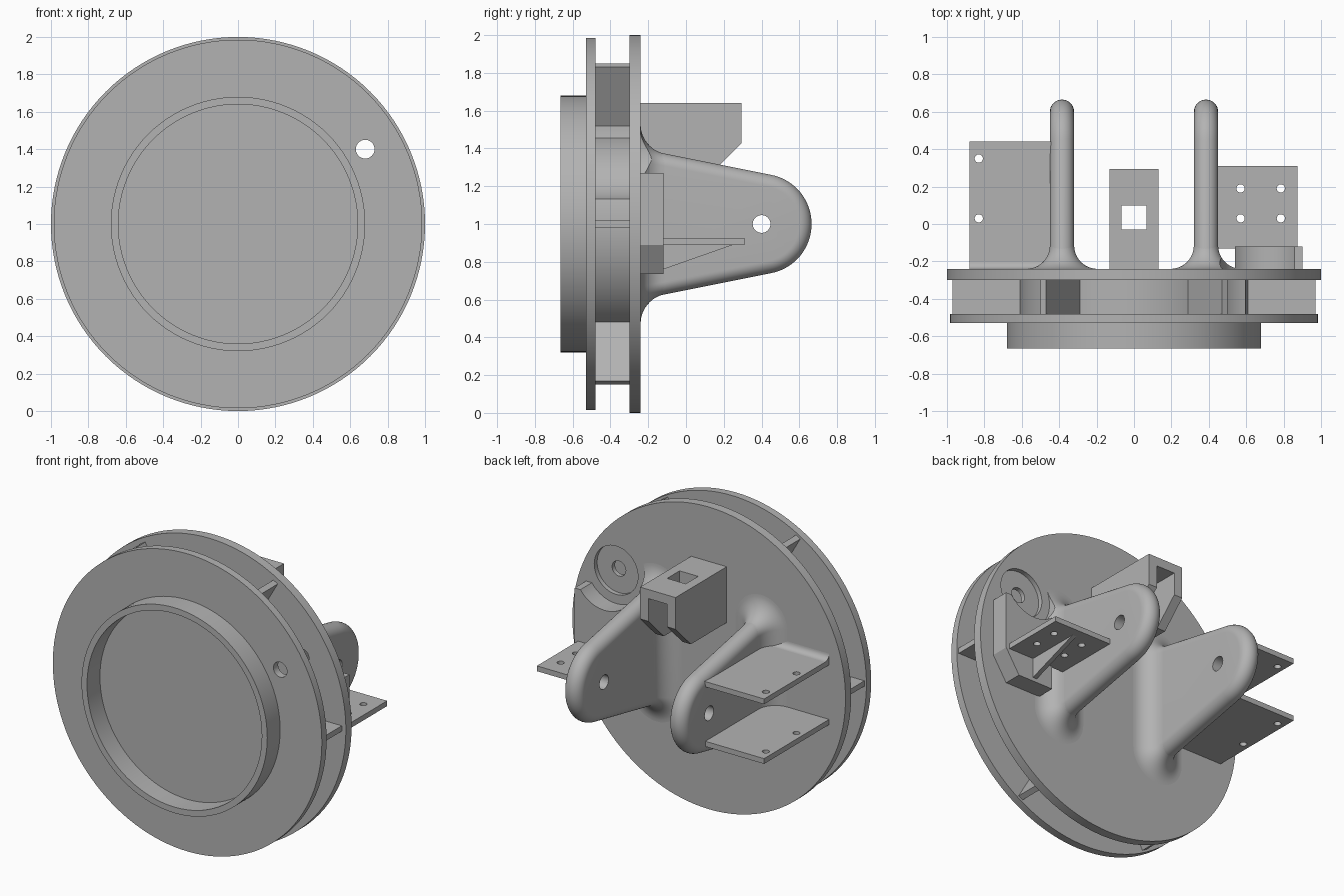
import bpy, bmesh
from math import sin, cos, pi, sqrt, atan, radians

cube = bpy.data.objects.get("Cube")
if cube:
    bpy.data.objects.remove(cube, do_unlink=True)

GREY = (0.45, 0.45, 0.45, 1)
mat = bpy.data.materials.new("plain grey")
mat.use_nodes = True
mat.diffuse_color = GREY
mat.node_tree.nodes["Principled BSDF"].inputs["Base Color"].default_value = GREY

parts = []


def loft(name, rings):
    """Closed solid skinned over equal-length closed rings."""
    bm = bmesh.new()
    loops = [[bm.verts.new(p) for p in ring] for ring in rings]
    n = len(loops[0])
    for a, b in zip(loops, loops[1:]):
        for i in range(n):
            j = (i + 1) % n
            bm.faces.new((a[i], a[j], b[j], b[i]))
    bm.faces.new(loops[0])
    bm.faces.new(loops[-1])
    bmesh.ops.recalc_face_normals(bm, faces=bm.faces)
    mesh = bpy.data.meshes.new(name)
    bm.to_mesh(mesh)
    bm.free()
    mesh.materials.append(mat)
    ob = bpy.data.objects.new(name, mesh)
    bpy.context.collection.objects.link(ob)
    parts.append(ob)
    return ob


def prism(name, pts, axis, lo, hi):
    """Extrude a 2D outline along x, y or z."""
    place = {"x": lambda p, d: (d, p[0], p[1]),
             "y": lambda p, d: (p[0], d, p[1]),
             "z": lambda p, d: (p[0], p[1], d)}[axis]
    return loft(name, [[place(p, d) for p in pts] for d in (lo, hi)])


def arc(cx, cy, r, a0, a1, n):
    return [(cx + r * cos(a0 + (a1 - a0) * i / n), cy + r * sin(a0 + (a1 - a0) * i / n))
            for i in range(n + 1)]


def disc(name, c, r, axis, lo, hi, n=96):
    return prism(name, arc(*c, r, 0, 2 * pi, n)[:-1], axis, lo, hi)


def box(name, x0, x1, y0, y1, z0, z1):
    return prism(name, [(x0, y0), (x1, y0), (x1, y1), (x0, y1)], "z", z0, z1)


def cut(ob, cutter):
    """Subtract the cutter from a part and discard it."""
    parts.remove(cutter)
    cutter.hide_render = True
    mod = ob.modifiers.new("cut", "BOOLEAN")
    mod.operation = "DIFFERENCE"
    mod.solver = "EXACT"
    mod.object = cutter
    bpy.context.view_layer.objects.active = ob
    bpy.ops.object.modifier_apply(modifier=mod.name)
    bpy.data.objects.remove(cutter, do_unlink=True)


MID = (0, 1)          # main axis in x, z
PORT = (0.68, 1.4)    # small through hole in x, z
BACK = -0.24          # rear surface of the back plate

# Round plates, front rim and hub
back_plate = disc("back_plate", MID, 1.0, "y", -0.30, BACK, 128)
front_plate = disc("front_plate", MID, 0.985, "y", -0.53, -0.48, 128)
for plate in (back_plate, front_plate):
    cut(plate, disc("port_cutter", PORT, 0.05, "y", -0.7, 0, 32))
cut(back_plate, disc("counterbore_cutter", PORT, 0.16, "y", -0.27, 0, 48))
rim = disc("front_rim", MID, 0.68, "y", -0.665, -0.53)
cut(rim, disc("rim_cutter", MID, 0.64, "y", -0.8, -0.4))
hub = disc("hub", MID, 0.61, "y", -0.48, -0.30)
cut(hub, disc("hub_cutter", PORT, 0.28, "y", -0.6, -0.2, 64))

# Radial ribs between the plates
for k in range(6):
    c, s = cos(k * pi / 3), sin(k * pi / 3)
    outline = [(r * c - w * s, 1 + r * s + w * c)
               for r, w in ((0.5, -0.018), (0.97, -0.018), (0.97, 0.018), (0.5, 0.018))]
    prism("rib", outline, "y", -0.48, -0.30)

# Tapered lugs with fully rounded edges and a flared foot
T, CORE, PIN, TAPER, FLARE = 0.065, 0.2, 0.4, 0.2, 0.125
beta = atan(TAPER)


def half_height(r, y):
    return r / cos(beta) - TAPER * (y - PIN)


def lug_ring(x, r):
    tip = arc(PIN, 1, r, pi / 2 - beta, beta - pi / 2, 32)
    h = half_height(r, BACK)
    return [(x, y, z) for y, z in [(BACK, 1 + h)] + tip + [(BACK, 1 - h)]]


def foot_ring(x, y):
    r = T + FLARE - sqrt(max(0, FLARE ** 2 - (FLARE - y + BACK) ** 2))
    h = half_height(CORE, y)
    ends = arc(x, 1 + h, r, 0, pi, 20) + arc(x, 1 - h, r, pi, 2 * pi, 20)
    return [(px, y, pz) for px, pz in ends]


for side, x in (("left", 0.385), ("right", -0.385)):
    angles = [radians(-90 + 10 * i) for i in range(19)]
    lug = loft(side + "_lug", [lug_ring(x + T * sin(a), CORE + T * cos(a)) for a in angles])
    cut(lug, disc("pin_cutter", (PIN, 1), 0.047, "x", x - 0.2, x + 0.2, 32))
    levels = [BACK + FLARE * (1 - cos(i / 12 * pi / 2)) for i in range(13)]
    foot = loft(side + "_lug_foot", [foot_ring(x, y) for y in levels])
    if side == "left":
        cut(foot, disc("foot_cutter", PORT, 0.22, "y", BACK, 0.2, 64))

# Twin shelves on the right lug
for level, z in (("upper", 1.19), ("lower", 0.795)):
    shelf = box(level + "_shelf", -0.88, -0.40, BACK, 0.44, z, z + 0.035)
    for y in (0.03, 0.35):
        cut(shelf, disc("hole_cutter", (-0.83, y), 0.022, "z", 0.5, 1.5, 24))
fillet = [(BACK, 1.225)] + arc(BACK + 0.04, 1.265, 0.04, 1.5 * pi, pi, 8)
prism("shelf_fillet", fillet, "x", -0.88, -0.45)

# Mounting block hollowed around the port
block = prism("mount_block", [(0.54, 0.735), (0.80, 0.735), (0.90, 0.89), (0.90, 1.27), (0.54, 1.27)],
              "y", BACK, -0.12)
cut(block, disc("block_cutter", PORT, 0.22, "y", -0.4, 0, 64))

# Small drilled platform with its gusset
platform = box("platform", 0.45, 0.875, -0.13, 0.31, 0.89, 0.925)
for x in (0.57, 0.785):
    for y in (0.03, 0.19):
        cut(platform, disc("hole_cutter", (x, y), 0.022, "z", 0.5, 1.5, 24))
prism("gusset", [(-0.13, 0.76), (-0.12, 0.76), (0.25, 0.89), (-0.13, 0.89)], "x", 0.66, 0.69)

# Upper bracket with a slot and a square opening
bracket = prism("bracket", [(BACK, 1.27), (0.135, 1.27), (0.295, 1.43), (0.295, 1.64), (BACK, 1.64)],
                "x", -0.13, 0.13)
cut(bracket, box("slot_cutter", -0.068, 0.068, -0.03, 0.5, 1.0, 1.58))
cut(bracket, box("opening_cutter", -0.068, 0.068, -0.03, 0.10, 1.5, 1.8))

# Smooth curved surfaces, keep hard edges
bpy.ops.object.select_all(action="DESELECT")
for ob in parts:
    ob.select_set(True)
bpy.context.view_layer.objects.active = parts[0]
bpy.ops.object.shade_smooth_by_angle(angle=radians(30))
